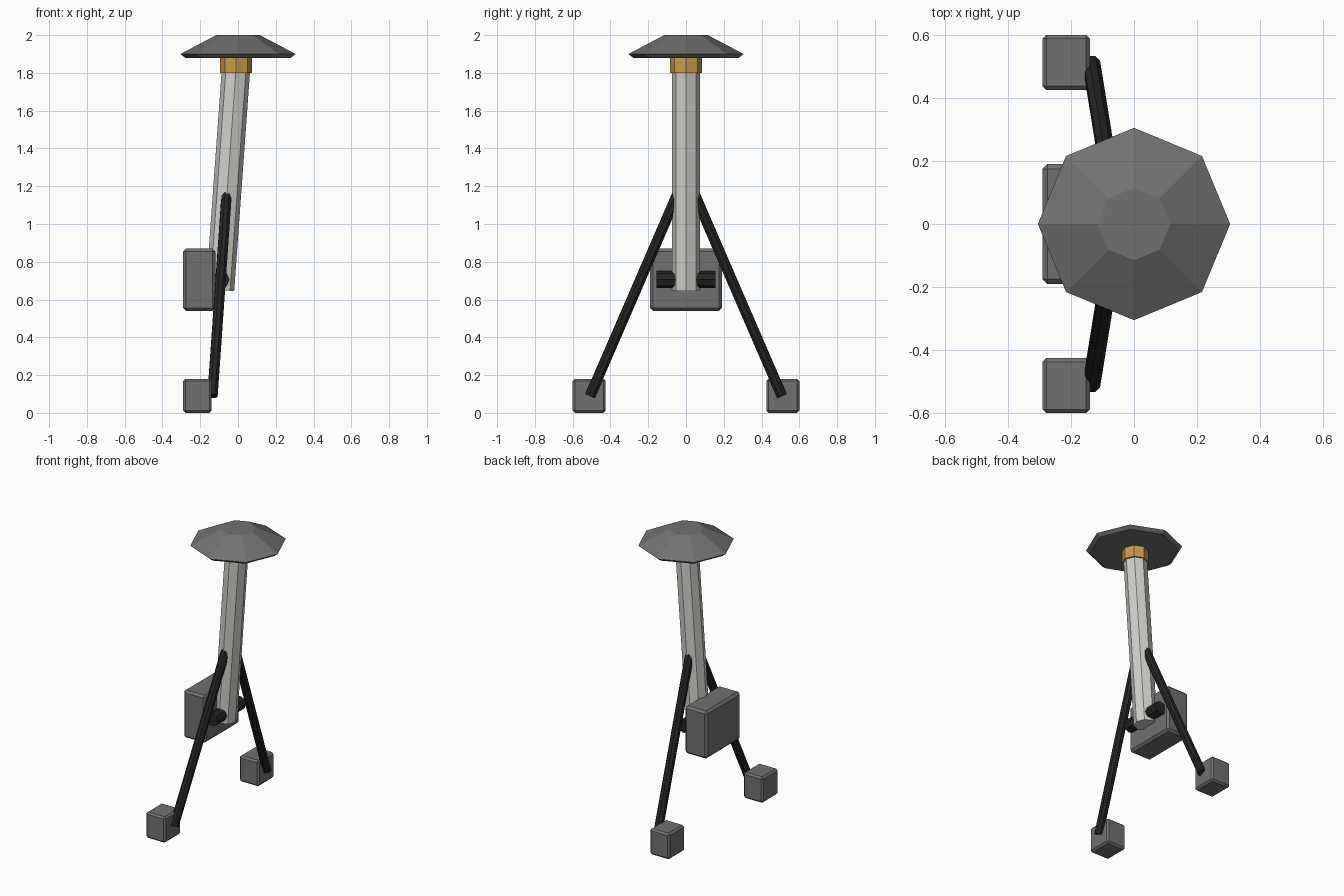
import bpy
import bmesh
from mathutils import Vector

cube = bpy.data.objects.get("Cube")
if cube:
    bpy.data.objects.remove(cube, do_unlink=True)


def material(name, r, g, b):
    mat = bpy.data.materials.new(name)
    mat.use_nodes = True
    mat.diffuse_color = (r, g, b, 1)
    mat.node_tree.nodes["Principled BSDF"].inputs["Base Color"].default_value = (r, g, b, 1)
    return mat


GREY = material("warm grey", 0.17, 0.163, 0.167)
PALE = material("pale grey", 0.62, 0.63, 0.59)
GOLD = material("gold", 0.6, 0.32, 0.07)
BLACK = material("black", 0.018, 0.018, 0.018)


def finish(name, bm, mat):
    bmesh.ops.recalc_face_normals(bm, faces=bm.faces)
    mesh = bpy.data.meshes.new(name)
    bm.to_mesh(mesh)
    bm.free()
    mesh.materials.append(mat)
    obj = bpy.data.objects.new(name, mesh)
    bpy.context.collection.objects.link(obj)
    return obj


def rod(name, start, end, radius, mat, sides=8):
    """Flat-sided cylinder between two points."""
    a, b = Vector(start), Vector(end)
    bm = bmesh.new()
    bmesh.ops.create_cone(bm, cap_ends=True, segments=sides, radius1=radius,
                          radius2=radius, depth=(b - a).length)
    obj = finish(name, bm, mat)
    obj.location = (a + b) / 2
    obj.rotation_euler = Vector((0, 0, 1)).rotation_difference(b - a).to_euler()
    return obj


def box(name, low, high, bevel, mat):
    """Chamfered box between two corners."""
    a, b = Vector(low), Vector(high)
    bm = bmesh.new()
    bmesh.ops.create_cube(bm, size=1)
    bmesh.ops.scale(bm, vec=b - a, verts=bm.verts)
    bmesh.ops.bevel(bm, geom=bm.edges[:], offset=bevel, segments=1, affect='EDGES')
    obj = finish(name, bm, mat)
    obj.location = (a + b) / 2
    return obj


def lathe(name, profile, mat, sides=8):
    """Capped stack of rings from (radius, height) pairs."""
    bm = bmesh.new()
    rings = []
    for radius, z in profile:
        ring = bmesh.ops.create_circle(bm, segments=sides, radius=radius)["verts"]
        bmesh.ops.translate(bm, vec=(0, 0, z), verts=ring)
        rings.append(ring)
    for low, high in zip(rings, rings[1:]):
        for i in range(sides):
            j = (i + 1) % sides
            bm.faces.new((low[i], low[j], high[j], high[i]))
    bm.faces.new(rings[0])
    bm.faces.new(rings[-1])
    return finish(name, bm, mat)


# Leaning pole with its collar and faceted cap
rod("pole", (-0.095, 0, 0.65), (-0.007, 0, 1.87), 0.075, PALE)
collar = lathe("collar", [(0.085, 1.8), (0.085, 1.885)], GOLD)
collar.location.x = -0.01
lathe("cap", [(0.28, 1.88), (0.305, 1.9), (0.115, 2.0)], GREY)

# Block behind the pole and the cross pin through it
box("rear_block", (-0.29, -0.19, 0.54), (-0.12, 0.19, 0.87), 0.015, GREY)
rod("cross_pin", (-0.09, -0.155, 0.705), (-0.09, 0.155, 0.705), 0.045, BLACK)

# Splayed legs and feet
for side, label in ((-1, "front"), (1, "back")):
    rod(label + "_leg", (-0.06, side * 0.045, 1.16), (-0.135, side * 0.508, 0.09), 0.029, BLACK)
    ys = sorted((side * 0.425, side * 0.6))
    box(label + "_foot", (-0.29, ys[0], 0), (-0.14, ys[1], 0.18), 0.012, GREY)
